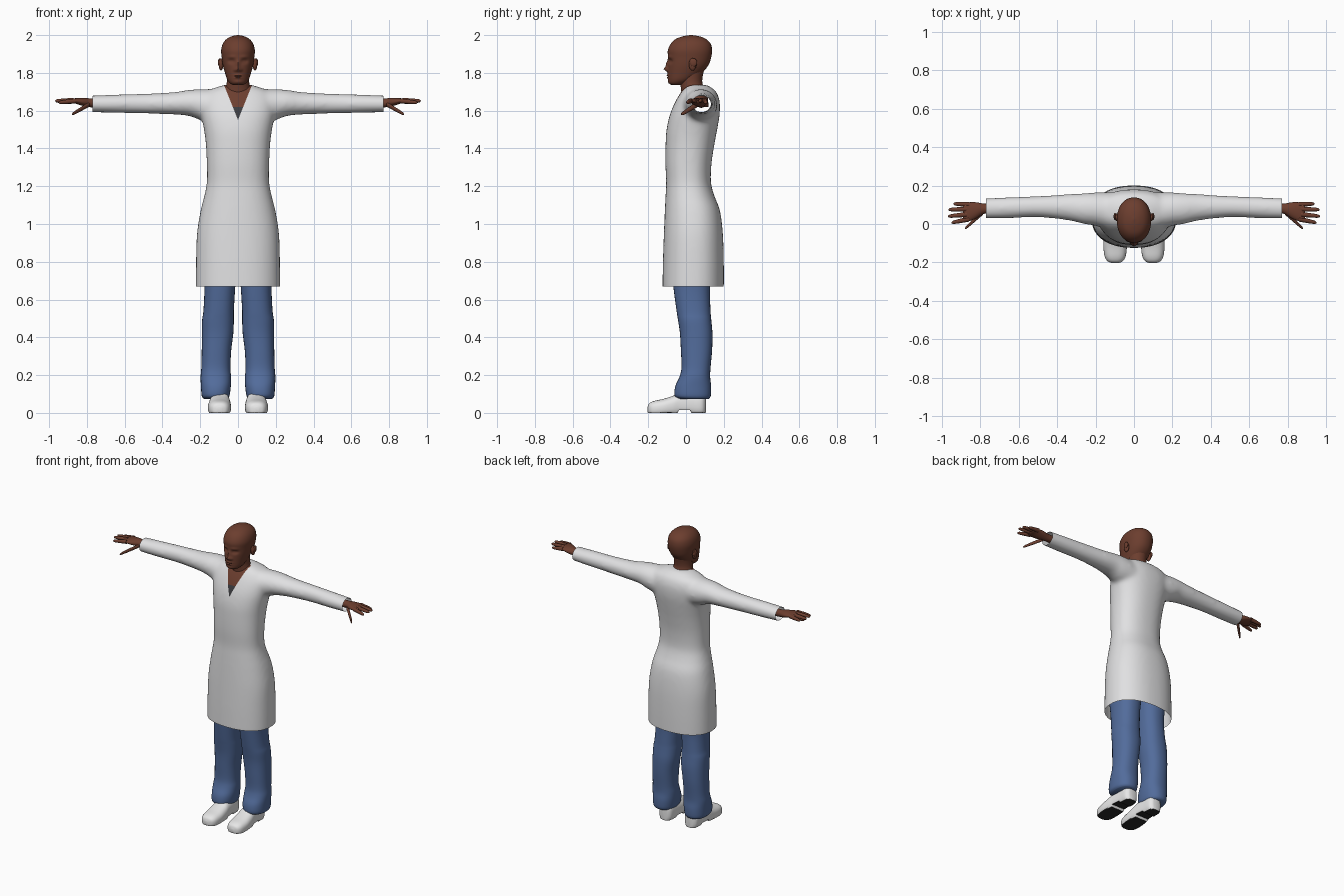
import bpy, bmesh, math
from mathutils import Vector

if "Cube" in bpy.data.objects:
    bpy.data.objects.remove(bpy.data.objects["Cube"])


def material(name, r, g, b):
    mat = bpy.data.materials.new(name)
    mat.use_nodes = True
    mat.diffuse_color = (r, g, b, 1)
    shader = next(n for n in mat.node_tree.nodes if n.type == "BSDF_PRINCIPLED")
    shader.inputs["Base Color"].default_value = (r, g, b, 1)
    shader.inputs["Roughness"].default_value = 0.8
    return mat


SKIN = material("brown skin", 0.15, 0.048, 0.028)
COAT = material("white coat cloth", 0.75, 0.75, 0.76)
DENIM = material("blue denim", 0.085, 0.15, 0.33)
SHOE = material("white leather", 0.8, 0.8, 0.8)
SOLE = material("black rubber", 0.02, 0.02, 0.02)
SHIRT = material("dark undershirt", 0.045, 0.045, 0.05)


def spline(rows, steps):
    """Smoothly interpolate a list of stations."""
    out = []
    for i in range(len(rows) - 1):
        quad = [rows[max(i - 1, 0)], rows[i], rows[i + 1], rows[min(i + 2, len(rows) - 1)]]
        for k in range(steps):
            t = k / steps
            out.append([b + t / 2 * (c - a + t * (2 * a - 5 * b + 4 * c - d + t * (3 * (b - c) + d - a)))
                        for a, b, c, d in zip(*quad)])
    return out + [list(rows[-1])]


def loft(bm, rows, axis, side=1, sides=32, steps=4, power=2.0):
    """Rounded rings along an axis; each row is (position, low, high, low, high)."""
    rings = []
    for t, a0, a1, b0, b1 in spline(rows, steps):
        ring = []
        for k in range(sides):
            ang = math.tau * k / sides
            c, s = math.cos(ang), math.sin(ang)
            u = (a0 + a1) / 2 + (a1 - a0) / 2 * math.copysign(abs(c) ** (2 / power), c)
            v = (b0 + b1) / 2 + (b1 - b0) / 2 * math.copysign(abs(s) ** (2 / power), s)
            x, y, z = {"x": (t, u, v), "y": (u, t, v), "z": (u, v, t)}[axis]
            ring.append(bm.verts.new((x * side, y, z)))
        rings.append(ring)
    for low, high in zip(rings, rings[1:]):
        for k in range(sides):
            n = (k + 1) % sides
            bm.faces.new((low[k], low[n], high[n], high[k]))
    bm.faces.new(rings[0])
    bm.faces.new(rings[-1])


def ball(bm, centre, size):
    verts = bmesh.ops.create_uvsphere(bm, u_segments=16, v_segments=10, radius=1)["verts"]
    for v in verts:
        v.co = Vector(centre) + Vector(a * b for a, b in zip(v.co, size))


def finish(name, bm, *mats):
    bmesh.ops.recalc_face_normals(bm, faces=bm.faces)
    mesh = bpy.data.meshes.new(name)
    bm.to_mesh(mesh)
    bm.free()
    for m in mats:
        mesh.materials.append(m)
    obj = bpy.data.objects.new(name, mesh)
    bpy.context.collection.objects.link(obj)
    bpy.ops.object.select_all(action="DESELECT")
    obj.select_set(True)
    bpy.context.view_layer.objects.active = obj
    bpy.ops.object.shade_smooth_by_angle(angle=math.radians(50))
    return obj


def upright(rows):
    """Expand (z, half width, front, back) to full stations."""
    return [(z, -w, w, f, b) for z, w, f, b in rows]


# Coat: body and sleeves fused into one skin
bm = bmesh.new()
loft(bm, upright([
    (.64, .223, -.125, .2), (.8, .222, -.122, .2), (.95, .217, -.117, .195),
    (1.07, .198, -.112, .18), (1.15, .178, -.108, .15), (1.22, .165, -.105, .132),
    (1.32, .165, -.109, .135), (1.42, .17, -.108, .15), (1.5, .18, -.103, .165),
    (1.58, .195, -.085, .178), (1.65, .2, -.055, .178), (1.7, .17, -.025, .16),
    (1.725, .11, -.005, .13), (1.737, .07, 0, .11)]), "z", sides=64, power=2.3)
for side in (1, -1):
    loft(bm, [(.1, -.04, .165, 1.52, 1.715), (.2, -.01, .165, 1.55, 1.714),
              (.26, 0, .16, 1.572, 1.71), (.35, .02, .155, 1.58, 1.697),
              (.5, .035, .145, 1.585, 1.69), (.65, .03, .14, 1.588, 1.685),
              (.8, .028, .132, 1.592, 1.68)], "x", side)
coat = finish("coat", bm, COAT, SKIN, SHIRT)
fuse = coat.modifiers.new("fuse", "REMESH")
fuse.mode = "VOXEL"
fuse.voxel_size = 0.011
bpy.ops.object.modifier_apply(modifier="fuse")

# Trim the hem and cuffs open, then cut the V neck into the front
bm = bmesh.new()
bm.from_mesh(coat.data)
for _ in range(6):
    bmesh.ops.smooth_vert(bm, verts=bm.verts, factor=0.5, use_axis_x=True, use_axis_y=True, use_axis_z=True)


def cut(point, normal, faces, trim=False):
    geom = set(faces)
    geom |= {e for f in faces for e in f.edges} | {v for f in faces for v in f.verts}
    bmesh.ops.bisect_plane(bm, geom=list(geom), plane_co=point, plane_no=normal, clear_outer=trim)


def collar_faces():
    return [f for f in bm.faces if f.calc_center_median().z > 1.5
            and f.calc_center_median().y < .04 and abs(f.calc_center_median().x) < .12]


cut((0, 0, .67), (0, 0, -1), bm.faces[:], True)
for side in (1, -1):
    cut((.77 * side, 0, 0), (side, 0, 0), bm.faces[:], True)
for side in (1, -1):
    cut((0, 0, 1.55), (side, 0, -.4), collar_faces())
cut((0, 0, 1.62), (0, 0, 1), collar_faces())
for f in bm.faces:
    f.material_index = 0
    f.smooth = True
for f in collar_faces():
    c = f.calc_center_median()
    if abs(c.x) < (c.z - 1.55) * .4:
        f.material_index = 1 if c.z > 1.62 else 2
bm.to_mesh(coat.data)
bm.free()

# Head, with features pushed in or out of the face
bm = bmesh.new()
loft(bm, upright([
    (1.735, .025, -.075, -.03), (1.745, .042, -.089, 0), (1.765, .057, -.094, .04),
    (1.8, .069, -.096, .085), (1.84, .08, -.096, .118), (1.88, .086, -.095, .133),
    (1.92, .089, -.096, .138), (1.955, .08, -.08, .13), (1.98, .06, -.053, .105),
    (1.994, .033, -.015, .07), (2, .004, .02, .03)]), "z", sides=80, steps=6, power=2.15)
features = [  # x, z, width, height, outward push
    (0, 1.82, .013, .012, .02), (0, 1.845, .009, .02, .01), (.016, 1.815, .008, .007, .008),
    (.034, 1.862, .017, .011, -.014), (.034, 1.862, .008, .005, .006),
    (.034, 1.884, .022, .007, .005), (0, 1.787, .022, .005, .007),
    (0, 1.775, .018, .005, .007), (0, 1.781, .024, .002, -.004), (0, 1.752, .02, .01, .004)]
for v in bm.verts:
    if v.co.y < 0 and abs(v.co.x) < .075:
        x, z = abs(v.co.x), v.co.z
        v.co.y -= sum(push * math.exp(-((x - fx) / w) ** 2 - ((z - fz) / h) ** 2)
                      for fx, fz, w, h, push in features)
for side in (1, -1):
    ball(bm, (.09 * side, .035, 1.845), (.012, .02, .033))
    ball(bm, (.099 * side, .04, 1.855), (.007, .019, .022))
finish("head", bm, SKIN)

bm = bmesh.new()
loft(bm, upright([(1.62, .09, -.02, .12), (1.7, .075, -.025, .11), (1.74, .061, -.03, .088),
                  (1.78, .058, -.035, .088), (1.83, .06, -.03, .1)]), "z")
finish("neck", bm, SKIN)

for side, label in ((1, "left"), (-1, "right")):
    # Hand: palm, four fingers and thumb
    bm = bmesh.new()
    loft(bm, [(.73, .055, .105, 1.615, 1.665), (.78, .053, .106, 1.618, 1.665),
              (.82, .03, .113, 1.625, 1.668), (.86, .014, .113, 1.637, 1.666),
              (.885, .014, .11, 1.642, 1.662), (.89, .03, .1, 1.648, 1.656)], "x", side)
    fingers = [((.86, .102, 1.651), (.94, .105, 1.642)), ((.87, .077, 1.654), (.966, .075, 1.65)),
               ((.87, .05, 1.655), (.968, .04, 1.652)), ((.86, .025, 1.652), (.95, .007, 1.643)),
               ((.785, .062, 1.635), (.88, -.024, 1.58))]
    for start, end in fingers:
        stations = []
        for t, r in ((0, .013), (.5, .0115), (.85, .009), (.96, .006), (1, .001)):
            x, y, z = Vector(start).lerp(Vector(end), t)
            stations.append((x, y - r, y + r, z - r, z + r))
        loft(bm, stations, "x", side, sides=14, steps=3)
    finish(label + "_hand", bm, SKIN)

    # Trouser leg
    bm = bmesh.new()
    loft(bm, [(.074, .055, .18, -.035, .12), (.09, .045, .192, -.06, .131),
              (.14, .038, .196, -.057, .133), (.19, .037, .198, -.035, .128),
              (.24, .04, .194, -.024, .13), (.33, .036, .192, -.027, .138),
              (.42, .025, .191, -.032, .14), (.49, .022, .19, -.042, .134),
              (.54, .022, .183, -.05, .13), (.66, .015, .178, -.066, .127),
              (.8, .004, .185, -.08, .14), (.98, .004, .18, -.08, .14)],
         "z", side, power=2.3)
    finish(label + "_trouser_leg", bm, DENIM)

    # Shoe with a flat sole and a raised arch ahead of the heel
    bm = bmesh.new()
    loft(bm, [(-.204, .085, .112, .005, .03), (-.195, .06, .136, -.01, .05),
              (-.17, .044, .152, -.02, .063), (-.12, .037, .159, -.02, .074),
              (-.07, .038, .156, -.02, .09), (-.03, .042, .15, -.02, .108),
              (.03, .046, .146, -.02, .112), (.08, .05, .143, -.02, .11),
              (.1, .065, .128, -.01, .1), (.105, .085, .11, .005, .08)],
         "y", side, sides=40, steps=6, power=2.5)
    for v in bm.verts:
        v.co.z = max(v.co.z, .014 if -.04 < v.co.y < .025 else 0)
    bm.normal_update()
    bmesh.ops.recalc_face_normals(bm, faces=bm.faces)
    for f in bm.faces:
        f.material_index = int(f.normal.z < -.6 and f.calc_center_median().z < .03)
    finish(label + "_shoe", bm, SHOE, SOLE)
